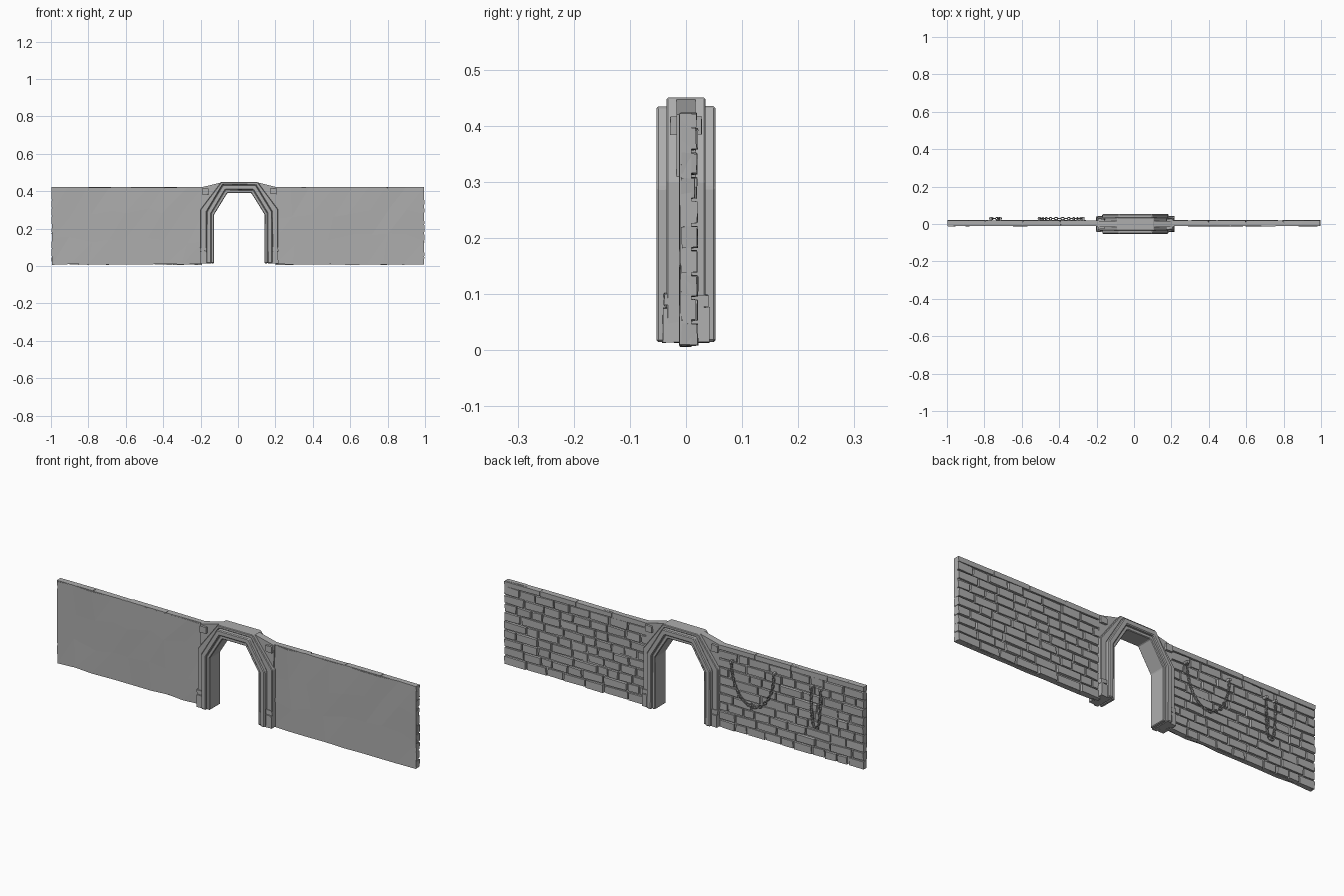
import bpy, bmesh, math, random
from mathutils import Vector, Matrix

random.seed(7)
if "Cube" in bpy.data.objects:
    bpy.data.objects.remove(bpy.data.objects["Cube"])

stone = bpy.data.materials.new("grey_stone")
stone.use_nodes = True
GREY = (0.42, 0.42, 0.42, 1)
stone.diffuse_color = GREY
stone.node_tree.nodes["Principled BSDF"].inputs["Base Color"].default_value = GREY

CX = 0.007      # arch centre
TOP = 0.42      # wall height
BACK = 0.01     # mortar plane behind the bricks


def finish(bm, name):
    bmesh.ops.recalc_face_normals(bm, faces=bm.faces)
    mesh = bpy.data.meshes.new(name)
    bm.to_mesh(mesh)
    bm.free()
    mesh.materials.append(stone)
    obj = bpy.data.objects.new(name, mesh)
    bpy.context.collection.objects.link(obj)
    return obj


def rnd(a):
    return random.uniform(-a, a)


def add_box(bm, lo, hi, jitter=0.0, taper=0.0):
    """Box with uneven corners; taper narrows the back (+y) face."""
    lo, hi = Vector(lo), Vector(hi)
    mid, size = (lo + hi) / 2, hi - lo
    verts = bmesh.ops.create_cube(bm, size=1)["verts"]
    for v in verts:
        v.co = mid + Vector(c * s for c, s in zip(v.co, size))
        if v.co.y > mid.y:
            v.co.x += math.copysign(taper, mid.x - v.co.x)
            v.co.z += math.copysign(taper, mid.z - v.co.z)
        v.co += Vector((rnd(jitter), rnd(jitter / 2), rnd(jitter)))


def extrude_polygon(name, points, depth, jitter=0.0, bevel=0.0):
    """Closed x-z outline extruded evenly about y = 0."""
    bm = bmesh.new()
    face = bm.faces.new([bm.verts.new((CX + x, -depth, z)) for x, z in points])
    ext = bmesh.ops.extrude_face_region(bm, geom=[face])
    for v in ext["geom"]:
        if isinstance(v, bmesh.types.BMVert):
            v.co.y = depth
    for v in bm.verts:
        v.co += Vector((rnd(jitter), 0, rnd(jitter)))
    obj = finish(bm, name)
    if bevel:
        mod = obj.modifiers.new("worn_edges", "BEVEL")
        mod.width, mod.segments = bevel, 1
    return obj


def arch_path(half, spring, shoulder, top, foot=0.015):
    right = [(half, foot), (half, spring), (shoulder, top)]
    return [(-x, z) for x, z in right] + right[::-1]


def ring(inner, outer):
    return outer + inner[::-1]


# Plain uneven wall slabs on either side of the arch
def wall_slab(name, x0, x1):
    bm = bmesh.new()
    cols, rows = 8, 3
    grid = {}
    for i in range(cols + 1):
        for j in range(rows + 1):
            x = x0 + (x1 - x0) * i / cols
            z = 0.01 + (TOP - 0.01) * j / rows
            x += rnd(0.02) if 0 < i < cols else rnd(0.002)
            z += rnd(0.03) if 0 < j < rows else rnd(0.004)
            grid[i, j] = bm.verts.new((x, -0.011 + rnd(0.0015), z))
    for i in range(cols):
        for j in range(rows):
            a, b, c, d = (grid[i, j], grid[i + 1, j],
                          grid[i + 1, j + 1], grid[i, j + 1])
            bm.faces.new((a, b, c))
            bm.faces.new((a, c, d))
    ext = bmesh.ops.extrude_face_region(bm, geom=list(bm.faces))
    for v in ext["geom"]:
        if isinstance(v, bmesh.types.BMVert):
            v.co.y = BACK
    finish(bm, name)


wall_slab("right_wall_slab", -0.993, -0.185)
wall_slab("left_wall_slab", 0.2, 0.993)


# Staggered bricks in rows on the back of each slab
def brick_field(name, x0, x1, rows=9):
    bm = bmesh.new()
    height = (TOP - 0.022 - 0.006) / rows
    for r in range(rows):
        z = 0.006 + r * height
        x = x0
        width = 0.055 if r % 2 else 0.1
        while x < x1 - 0.01:
            end = min(x + width + rnd(0.018), x1)
            if x1 - end < 0.035:
                end = x1
            lip = 0.004 if abs(x) > 0.98 else 0
            rlip = 0.004 if end > 0.98 else 0
            front = -0.008 if lip or rlip else 0.0
            add_box(bm, (x + 0.003 - lip, front, z + 0.0025),
                    (end - 0.003 + rlip, 0.018 + rnd(0.0035), z + height - 0.0025),
                    0.0022, 0.0015)
            x = end
            width = random.choice((0.075, 0.1, 0.12))
    finish(bm, name)


brick_field("right_wall_bricks", -0.995, -0.19)
brick_field("left_wall_bricks", 0.2, 0.995)


# Coping course along the top of the wall
def coping(name, x0, x1, pieces=4):
    bm = bmesh.new()
    step = (x1 - x0) / pieces
    for i in range(pieces):
        add_box(bm, (x0 + i * step, -0.010, TOP - 0.022),
                (x0 + (i + 1) * step - 0.002, 0.019, TOP + 0.002), 0.0015)
    finish(bm, name)


coping("right_coping", -0.997, -0.19)
coping("left_coping", 0.2, 0.997)

# Arch: nested stone bands, stepping back away from the opening
opening = arch_path(0.135, 0.275, 0.065, 0.39)
lip = arch_path(0.15, 0.282, 0.074, 0.408)
face = arch_path(0.176, 0.29, 0.088, 0.435)
outer = arch_path(0.207, 0.302, 0.097, 0.45)
extrude_polygon("arch_inner_lip", ring(opening, lip), 0.043, 0.001, 0.003)
extrude_polygon("arch_main_band", ring(lip, face), 0.053, 0.001, 0.004)
extrude_polygon("arch_outer_band", ring(face, outer), 0.035, 0.001, 0.003)

# Infill between the arch shoulders and the sloping wall top
for side, word in ((-1, "right"), (1, "left")):
    pts = [(0.2, 0.28), (0.207, TOP), (0.09, 0.449), (0.09, 0.43)]
    extrude_polygon(word + "_arch_infill", [(side * x, z) for x, z in pts], 0.017)

    # Square corner stones and worn feet
    bm = bmesh.new()
    x = CX + side * 0.183
    add_box(bm, (x - 0.018, -0.028, 0.383), (x + 0.018, 0.028, 0.416), 0.002)
    finish(bm, word + "_corner_stone")
    bm = bmesh.new()
    x = CX + side * 0.19
    add_box(bm, (x - 0.018, -0.042, 0.014), (x + 0.018, 0.042, 0.075), 0.002)
    add_box(bm, (x - 0.018, -0.039, 0.08), (x + 0.018, 0.039, 0.10), 0.003)
    finish(bm, word + "_arch_foot")


# Chains hanging on the back: links alternate flat and edge-on
def add_link(bm, centre, tangent, flat, length, width, wire):
    normal = Vector((0, 1, 0))
    across = tangent.cross(normal)
    if not flat:
        normal, across = across, normal
    frame = Matrix((tangent, across, normal)).transposed()
    rings, sides = 8, 4
    vs = []
    for i in range(rings):
        a = math.tau * i / rings
        for j in range(sides):
            b = math.tau * j / sides
            k = wire * math.cos(b)
            p = Vector(((length + k) * math.cos(a), (width + k) * math.sin(a),
                        wire * math.sin(b)))
            vs.append(bm.verts.new(centre + frame @ p))
    for i in range(rings):
        for j in range(sides):
            i2, j2 = (i + 1) % rings, (j + 1) % sides
            bm.faces.new([vs[a * sides + b]
                          for a, b in ((i, j), (i2, j), (i2, j2), (i, j2))])


def chain(name, x, half, top, bottom, power, links):
    def at(t):
        a = math.pi * t
        c, s = math.cos(a), math.sin(a)
        return Vector((x + half * math.copysign(abs(c) ** power, c), 0.029,
                       top - (top - bottom) * s))
    # even spacing along the hanging curve
    fine = [at(i / 600) for i in range(601)]
    dist = [0.0]
    for p, q in zip(fine, fine[1:]):
        dist.append(dist[-1] + (q - p).length)
    step = dist[-1] / links
    bm = bmesh.new()
    for n in range(links):
        i = next(k for k, d in enumerate(dist) if d >= (n + 0.5) * step)
        tangent = (fine[min(i + 3, 600)] - fine[max(i - 3, 0)]).normalized()
        add_link(bm, fine[i], tangent, n % 2 == 0, step * 0.62, 0.0065, 0.0025)
    # wall pins at both ends
    for p in (fine[0], fine[-1]):
        add_box(bm, p + Vector((-0.006, -0.02, -0.005)),
                p + Vector((0.006, 0.008, 0.007)), 0.001)
    finish(bm, name)


chain("wide_chain", -0.39, 0.118, 0.36, 0.165, 1.0, 28)
chain("narrow_chain", -0.74, 0.026, 0.35, 0.155, 0.6, 24)
